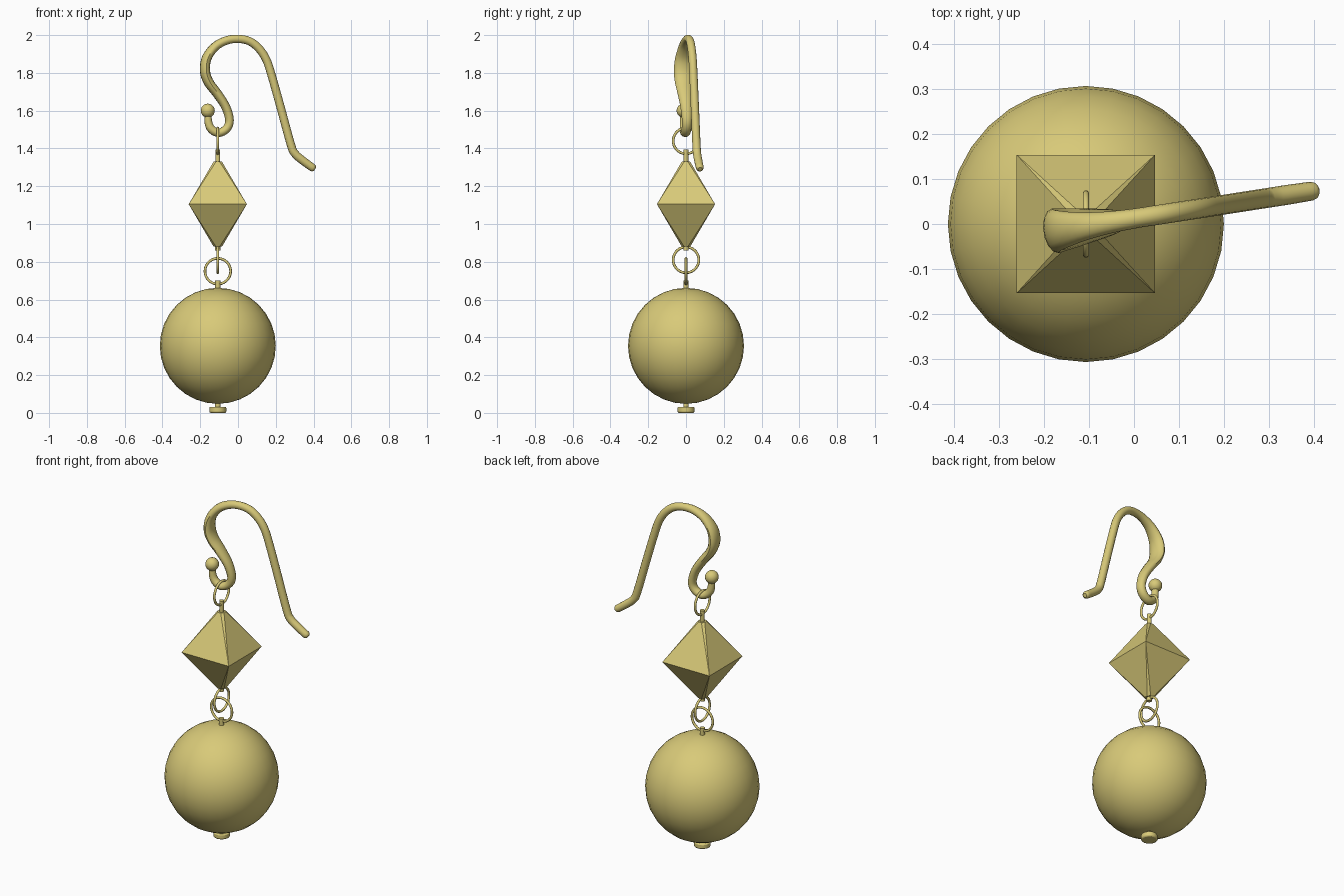
import bpy, bmesh, math
from mathutils import Vector

if "Cube" in bpy.data.objects:
    bpy.data.objects.remove(bpy.data.objects["Cube"])

AX = -0.107  # x of the hanging axis

gold = bpy.data.materials.new("pale_gold")
gold.diffuse_color = (0.69, 0.59, 0.19, 1)
gold.use_nodes = True
gold.node_tree.nodes["Principled BSDF"].inputs["Base Color"].default_value = gold.diffuse_color


def finish(obj, name, smooth=True):
    obj.name = name
    obj.data.materials.clear()
    obj.data.materials.append(gold)
    if smooth:
        bpy.ops.object.select_all(action='DESELECT')
        obj.select_set(True)
        bpy.context.view_layer.objects.active = obj
        bpy.ops.object.shade_smooth_by_angle(angle=math.radians(40))
    return obj


def from_bmesh(bm, name, smooth=True):
    bmesh.ops.recalc_face_normals(bm, faces=bm.faces)
    mesh = bpy.data.meshes.new(name)
    bm.to_mesh(mesh)
    bm.free()
    obj = bpy.data.objects.new(name, mesh)
    bpy.context.collection.objects.link(obj)
    return finish(obj, name, smooth)


def ball(name, loc, r, seg=32, rings=16):
    bpy.ops.mesh.primitive_uv_sphere_add(segments=seg, ring_count=rings, radius=r, location=loc)
    return finish(bpy.context.object, name)


def post(name, z0, z1, r, sides=16):
    bpy.ops.mesh.primitive_cylinder_add(vertices=sides, radius=r, depth=z1 - z0,
                                        location=(AX, 0, (z0 + z1) / 2))
    return finish(bpy.context.object, name)


def ring(name, z, rot):
    bpy.ops.mesh.primitive_torus_add(major_segments=36, minor_segments=10, major_radius=0.068,
                                     minor_radius=0.007, location=(AX, 0, z), rotation=rot)
    return finish(bpy.context.object, name)


# Large round bead with its pin and foot
ball("round_bead", (AX, 0, 0.355), 0.307)
post("bead_pin", 0.02, 0.06, 0.014)
foot = post("pin_foot", 0.0, 0.032, 0.045)
bev = foot.modifiers.new("rounded_rim", 'BEVEL')
bev.width, bev.segments = 0.007, 2
post("bead_collar", 0.645, 0.70, 0.014)

# Linking rings
ring("bead_ring", 0.75, (math.pi / 2, 0, 0))
ring("lower_ring", 0.81, (0, math.pi / 2, 0))
ring("upper_ring", 1.44, (0, math.pi / 2, 0))
post("lower_collar", 0.86, 0.91, 0.014)
post("upper_collar", 1.31, 1.395, 0.013)

# Square bipyramid bead with narrow chamfered corner ridges
bm = bmesh.new()
MID, H, W = 1.105, 0.225, 0.154
corner = []
for k in range(4):
    a = math.pi / 4 + k * math.pi / 2
    corner.append(bm.verts.new((AX + W * math.sqrt(2) * math.cos(a),
                                W * math.sqrt(2) * math.sin(a), MID)))
for s in (1, -1):
    oct_ring = []
    for k in range(8):
        a = math.pi / 8 + k * math.pi / 4
        oct_ring.append(bm.verts.new((AX + 0.024 * math.cos(a), 0.024 * math.sin(a), MID + s * H)))
    for k in range(4):
        i, j, n = 2 * k, 2 * k + 1, (2 * k + 2) % 8
        bm.faces.new((corner[k], oct_ring[i], oct_ring[j]))
        bm.faces.new((corner[k], corner[(k + 1) % 4], oct_ring[n], oct_ring[j]))
    bm.faces.new(oct_ring)
from_bmesh(bm, "bipyramid_bead", smooth=False)

# Ear hook: wire swept along a curve, hammered wider at the left bend
# Each point: x, z, half-width across the hook plane
path = [(-0.16, 1.59, .018), (-0.155, 1.53, .021), (-0.135, 1.497, .024), (-0.10, 1.483, .026),
        (-0.06, 1.505, .026), (-0.045, 1.55, .027), (-0.065, 1.62, .032), (-0.11, 1.69, .040),
        (-0.155, 1.75, .047), (-0.175, 1.81, .050), (-0.165, 1.88, .044), (-0.12, 1.94, .033),
        (-0.06, 1.972, .025), (0, 1.98, .022), (0.06, 1.968, .022), (0.11, 1.93, .022),
        (0.15, 1.87, .022), (0.18, 1.78, .022), (0.225, 1.62, .022), (0.28, 1.42, .022),
        (0.302, 1.372, .022), (0.34, 1.338, .022), (0.395, 1.298, .021)]


def hook_y(x):
    return 0.012 + 0.155 * x


pts = [Vector(p) for p in path]
dense = []
for i in range(len(pts) - 1):
    p0, p1, p2, p3 = pts[max(i - 1, 0)], pts[i], pts[i + 1], pts[min(i + 2, len(pts) - 1)]
    for q in range(4):
        t = q / 4
        dense.append(0.5 * (2 * p1 + (p2 - p0) * t + (2 * p0 - 5 * p1 + 4 * p2 - p3) * t * t
                            + (3 * p1 - p0 - 3 * p2 + p3) * t ** 3))
dense.append(pts[-1])
centres = [Vector((p.x, hook_y(p.x), p.y)) for p in dense]
across = Vector((-0.155, 1, 0)).normalized()

bm = bmesh.new()
loops = []
SIDES = 14


def add_loop(c, tangent, wide, thick):
    side = across.cross(tangent).normalized()
    loops.append([bm.verts.new(c + across * wide * math.cos(2 * math.pi * k / SIDES)
                               + side * thick * math.sin(2 * math.pi * k / SIDES))
                  for k in range(SIDES)])


last = len(centres) - 1
for i, c in enumerate(centres):
    tan = (centres[min(i + 1, last)] - centres[max(i - 1, 0)]).normalized()
    w = dense[i].z
    add_loop(c, tan, w, min(w, 0.022 + 0.15 * max(w - 0.022, 0)))
# Rounded tip
for d, f in ((0.008, 0.88), (0.014, 0.55)):
    add_loop(centres[-1] + tan * d, tan, 0.021 * f, 0.021 * f)
for a, b in zip(loops, loops[1:]):
    for k in range(SIDES):
        n = (k + 1) % SIDES
        bm.faces.new((a[k], a[n], b[n], b[k]))
bm.faces.new(loops[0])
bm.faces.new(loops[-1])
from_bmesh(bm, "ear_hook")

# Small ball on the hook end
ball("hook_end_ball", (-0.16, hook_y(-0.16), 1.6), 0.037, 20, 12)
